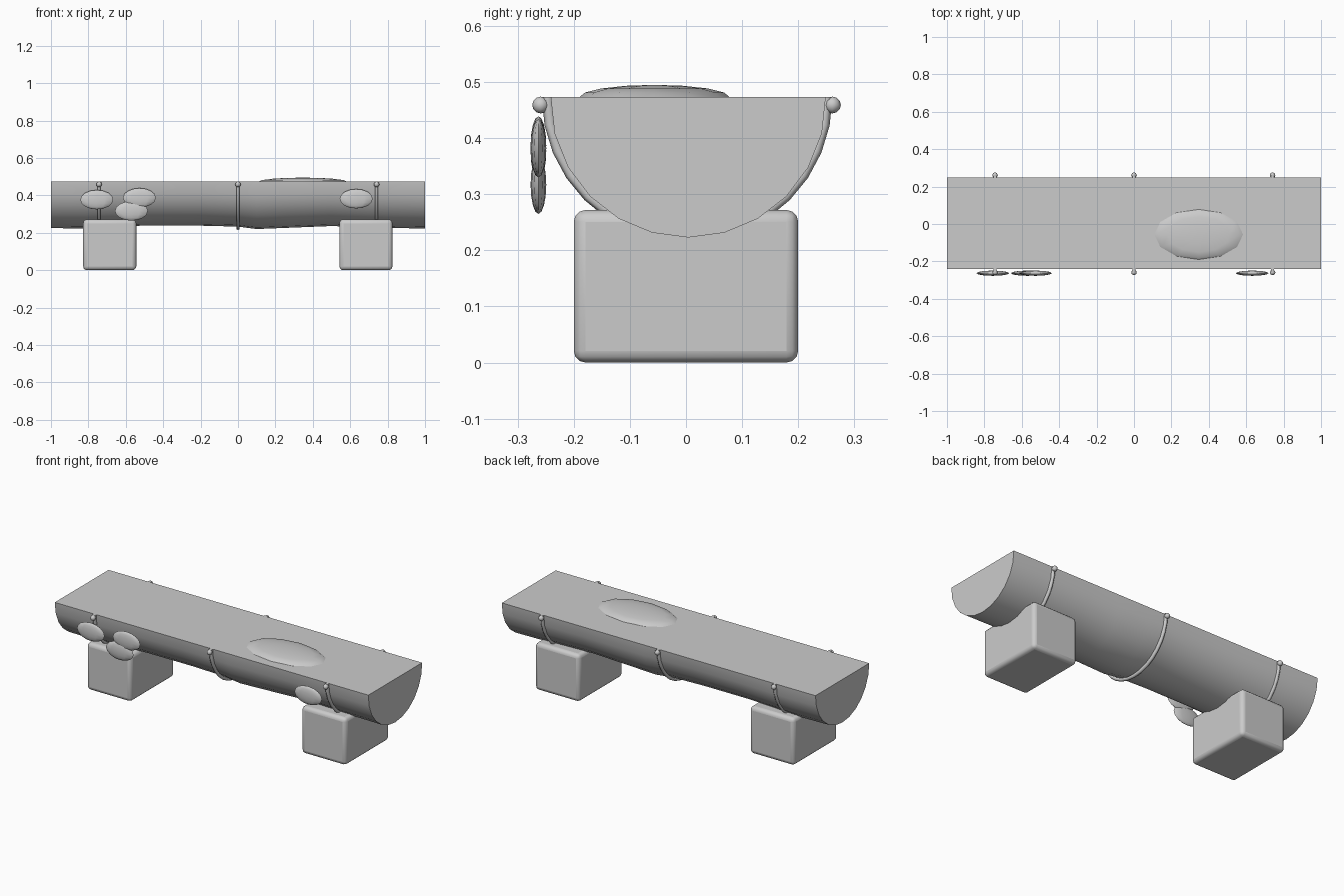
import bpy, bmesh, math

if "Cube" in bpy.data.objects:
    bpy.data.objects.remove(bpy.data.objects["Cube"])

grey = bpy.data.materials.new("weathered grey")
grey.diffuse_color = (0.6, 0.6, 0.6, 1)
grey.use_nodes = True
grey.node_tree.nodes["Principled BSDF"].inputs["Base Color"].default_value = grey.diffuse_color
TOP = 0.473  # height of the flat seat


def finish(obj, name, angle=35):
    obj.name = name
    obj.data.materials.clear()
    obj.data.materials.append(grey)
    bpy.ops.object.select_all(action='DESELECT')
    obj.select_set(True)
    bpy.context.view_layer.objects.active = obj
    bpy.ops.object.shade_smooth_by_angle(angle=math.radians(angle))
    return obj


def from_bmesh(bm, name, angle=35):
    bmesh.ops.recalc_face_normals(bm, faces=bm.faces)
    mesh = bpy.data.meshes.new(name)
    bm.to_mesh(mesh)
    bm.free()
    obj = bpy.data.objects.new(name, mesh)
    bpy.context.collection.objects.link(obj)
    return finish(obj, name, angle)


# Split log: half-round sections along x as (x, bottom depth, side bulge)
sections = [(-1, .248, 0), (-.82, .25, .006), (-.5, .234, 0), (-.2, .235, -.004),
            (.0, .24, 0), (.1, .253, .003), (.3, .245, .002), (.5, .237, -.003),
            (.8, .247, .002), (1, .25, .003)]
SIDES = 12
bm = bmesh.new()
rings = []
for x, depth, bulge in sections:
    ring = []
    for i in range(SIDES + 1):
        a = math.pi * i / SIDES
        r = 0.245 + bulge * math.sin(a) ** 0.5 if 0 < i < SIDES else 0.245
        ring.append(bm.verts.new((x, 0.004 - r * math.cos(a), TOP - depth * math.sin(a))))
    rings.append(ring)
for r0, r1 in zip(rings, rings[1:]):
    for i in range(SIDES):
        bm.faces.new((r0[i], r0[i + 1], r1[i + 1], r1[i]))
bm.faces.new(rings[0])
bm.faces.new(rings[-1])
bm.faces.new([r[0] for r in rings] + [r[-1] for r in reversed(rings)])  # flat seat
from_bmesh(bm, "split_log_seat", 40)

# Rounded support blocks
for side, x in (("left", -0.686), ("right", 0.684)):
    bpy.ops.mesh.primitive_cube_add(size=1, location=(x, 0, 0.136))
    block = bpy.context.object
    block.scale = (0.284, 0.4, 0.272)
    bpy.ops.object.transform_apply(location=False, rotation=False, scale=True)
    bevel = block.modifiers.new("rounded edges", 'BEVEL')
    bevel.width = 0.021
    bevel.segments = 3
    finish(block, side + "_support_block", 50)

# Half-round straps with a knob at each end
for side, x in (("left", -0.743), ("middle", 0), ("right", 0.741)):
    bm = bmesh.new()
    loops = []
    for i in range(17):
        a = math.pi * i / 16
        loop = []
        for k in range(6):
            t = math.tau * k / 6
            r = 0.249 + 0.01 * math.cos(t)
            loop.append(bm.verts.new((x + 0.01 * math.sin(t), 0.002 - r * math.cos(a),
                                      TOP - r * math.sin(a))))
        loops.append(loop)
    for l0, l1 in zip(loops, loops[1:]):
        for k in range(6):
            bm.faces.new((l0[k], l0[k - 1], l1[k - 1], l1[k]))
    bm.faces.new(loops[0])
    bm.faces.new(loops[-1])
    from_bmesh(bm, side + "_strap", 65)
    for end, y in (("front", -0.259), ("back", 0.261)):
        bpy.ops.mesh.primitive_uv_sphere_add(segments=8, ring_count=6, radius=0.015,
                                             location=(x, y, 0.459))
        finish(bpy.context.object, f"{side}_{end}_strap_knob", 60)


# Flattened moss patches
def patch(name, loc, size):
    bpy.ops.mesh.primitive_uv_sphere_add(segments=12, ring_count=8, radius=1, location=loc)
    obj = bpy.context.object
    obj.scale = size
    bpy.ops.object.transform_apply(location=False, rotation=False, scale=True)
    finish(obj, name, 60)


patch("seat_moss_patch", (0.346, -0.056, TOP), (0.237, 0.134, 0.022))
for i, (x, z) in enumerate([(-0.755, 0.377), (-0.527, 0.387), (-0.57, 0.317), (0.632, 0.382)]):
    patch(f"front_moss_patch_{i + 1}", (x, -0.263, z), (0.088, 0.014, 0.052))
